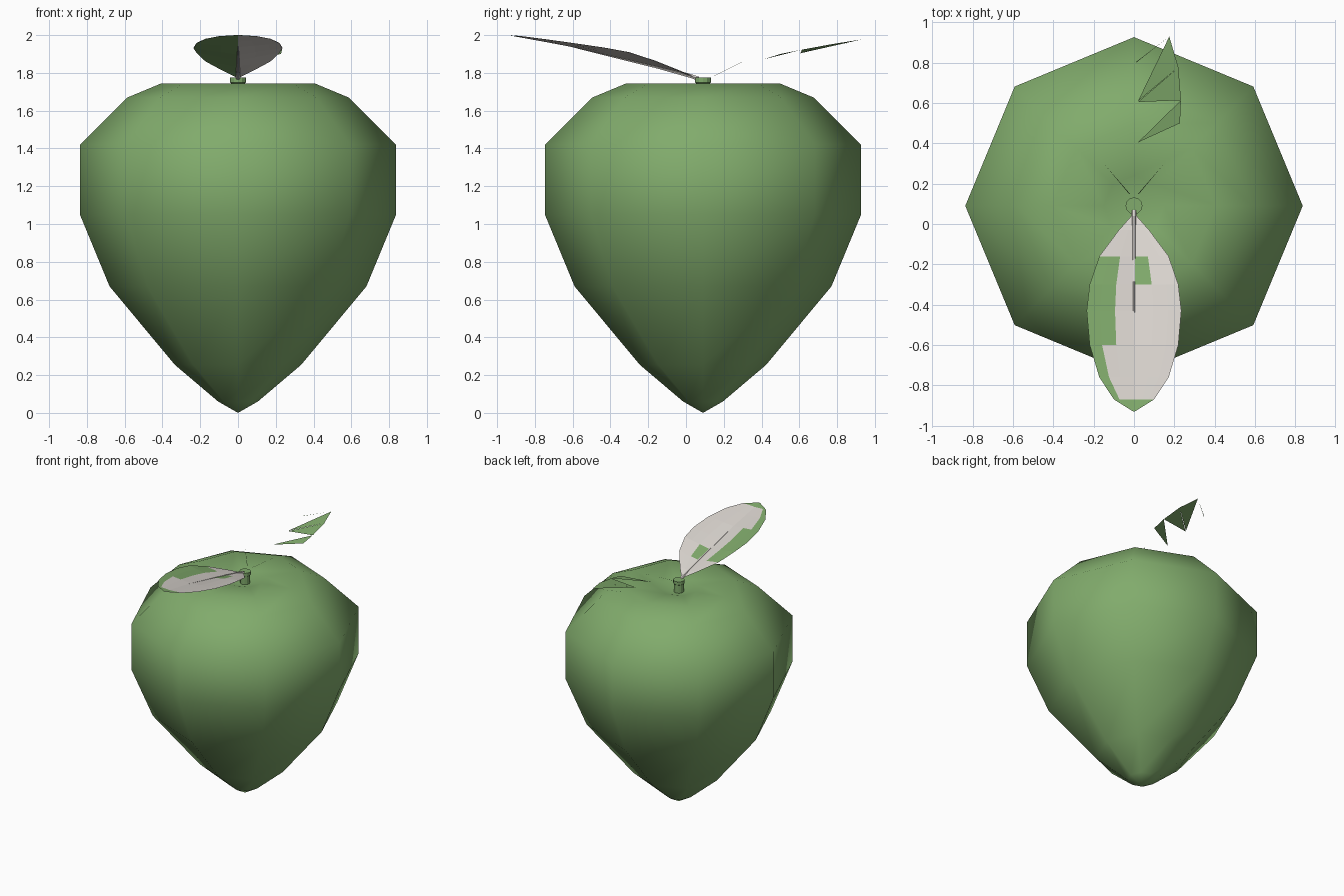
import bpy, bmesh, math
from mathutils import Vector

if "Cube" in bpy.data.objects:
    bpy.data.objects.remove(bpy.data.objects["Cube"])


def material(name, rgb):
    m = bpy.data.materials.new(name)
    m.diffuse_color = (*rgb, 1)
    m.use_nodes = True
    m.node_tree.nodes["Principled BSDF"].inputs["Base Color"].default_value = m.diffuse_color
    return m


GREEN = material("fruit green", (0.22, 0.41, 0.15))
PALE = material("pale leaf", (0.71, 0.67, 0.63))


def make(name, bm, mats, smooth=False, fix=True):
    bmesh.ops.remove_doubles(bm, verts=bm.verts, dist=0.0005)
    if fix:
        bmesh.ops.recalc_face_normals(bm, faces=bm.faces)
    for f in bm.faces:
        f.smooth = smooth
    me = bpy.data.meshes.new(name)
    bm.to_mesh(me)
    bm.free()
    for m in mats:
        me.materials.append(m)
    ob = bpy.data.objects.new(name, me)
    bpy.context.collection.objects.link(ob)
    return ob


def lathe(profile, sides, cy):
    bm = bmesh.new()
    rings = [[bm.verts.new((r * math.cos(2 * math.pi * i / sides),
                            cy + r * math.sin(2 * math.pi * i / sides), z))
              for i in range(sides)] if r > 0 else [bm.verts.new((0, cy, z))]
             for r, z in profile]
    for a, b in zip(rings, rings[1:]):
        for i in range(sides):
            j = (i + 1) % sides
            quad = [a[i % len(a)], a[j % len(a)], b[j % len(b)], b[i % len(b)]]
            bm.faces.new(list(dict.fromkeys(quad)))
    return bm


CY = 0.09
# fruit body: eight-sided lathe with a dimple at the top
body = [(0, 0), (0.105, 0.06), (0.335, 0.255), (0.68, 0.67), (0.837, 1.05),
        (0.837, 1.42), (0.585, 1.67), (0.405, 1.745), (0.15, 1.715), (0, 1.67)]
make("fruit_body", lathe(body, 8, CY), [GREEN], True)

# stem stub
stub = make("stem_stub", lathe([(0, 1.66), (0.036, 1.66), (0.036, 1.745),
                                (0.042, 1.75), (0.042, 1.775), (0, 1.775)], 12, CY), [GREEN])

# front leaf: rows of y, half width, rib height, edge height
ROWS = [(0.05, 0.004, 1.775, 1.775), (-0.03, 0.075, 1.803, 1.81),
        (-0.16, 0.172, 1.835, 1.862), (-0.30, 0.220, 1.868, 1.908),
        (-0.43, 0.235, 1.898, 1.932), (-0.60, 0.220, 1.938, 1.957),
        (-0.76, 0.172, 1.968, 1.979), (-0.87, 0.100, 1.988, 1.993),
        (-0.93, 0.004, 1.999, 1.999)]
COLS = [-1, -0.72, -0.4, 0, 0.4, 0.72, 1]


def leaf_sheet(name, dz, top):
    bm = bmesh.new()
    grid = [[bm.verts.new((c * w, y, zr + (ze - zr) * abs(c) + dz)) for c in COLS]
            for y, w, zr, ze in ROWS]
    for r in range(len(ROWS) - 1):
        for c in range(len(COLS) - 1):
            q = [grid[r][c], grid[r + 1][c], grid[r + 1][c + 1], grid[r][c + 1]]
            f = bm.faces.new(q if top else q[::-1])
            p = f.calc_center_median()
            if top:  # green along the left margin, the tip and a small patch
                green = ((c == 0 and p.y < -0.15) or (c == 1 and -0.6 < p.y < -0.2)
                         or p.y < -0.89 or (c == 3 and -0.3 < p.y < -0.2))
            else:    # underside: left half green, right half pale
                green = p.x < 0
            f.material_index = 0 if green else 1
    make(name, bm, [GREEN, PALE], fix=False)


leaf_sheet("front_leaf_top", 0.0015, True)
leaf_sheet("front_leaf_underside", -0.0015, False)

# leaf stalk tapering into the midrib
path = [(0.07, 1.768, 0.013), (0.02, 1.785, 0.012), (-0.16, 1.833, 0.009),
        (-0.40, 1.890, 0.006), (-0.62, 1.942, 0.002)]
bm = bmesh.new()
rings = [[bm.verts.new((r * math.cos(math.pi * i / 3), y, z + r * math.sin(math.pi * i / 3)))
          for i in range(6)] for y, z, r in path]
for a, b in zip(rings, rings[1:]):
    for i in range(6):
        bm.faces.new([a[i], a[(i + 1) % 6], b[(i + 1) % 6], b[i]])
make("front_leaf_stalk", bm, [PALE])

# back leaf: the remaining torn blades
BLADES = [
    [(0.02, 0.61, 1.905), (0.22, 0.777, 1.953), (0.175, 0.93, 1.977)],
    [(0.02, 0.605, 1.903), (0.233, 0.614, 1.923), (0.22, 0.777, 1.953)],
    [(0.02, 0.405, 1.87), (0.228, 0.50, 1.90), (0.233, 0.614, 1.923)],
    [(0.01, 0.80, 1.945), (0.175, 0.93, 1.977), (0.01, 0.804, 1.946)],
]
# thin slivers left of the leaf base
for s in (-1, 1):
    BLADES.append([(s * 0.02, 0.15, 1.785), (s * 0.15, 0.30, 1.86), (s * 0.023, 0.147, 1.785)])
bm = bmesh.new()
for tri in BLADES:
    f = bm.faces.new([bm.verts.new(p) for p in tri])
    f.normal_update()
    if f.normal.z < 0:
        f.normal_flip()
make("back_leaf_blades", bm, [GREEN], fix=False)
